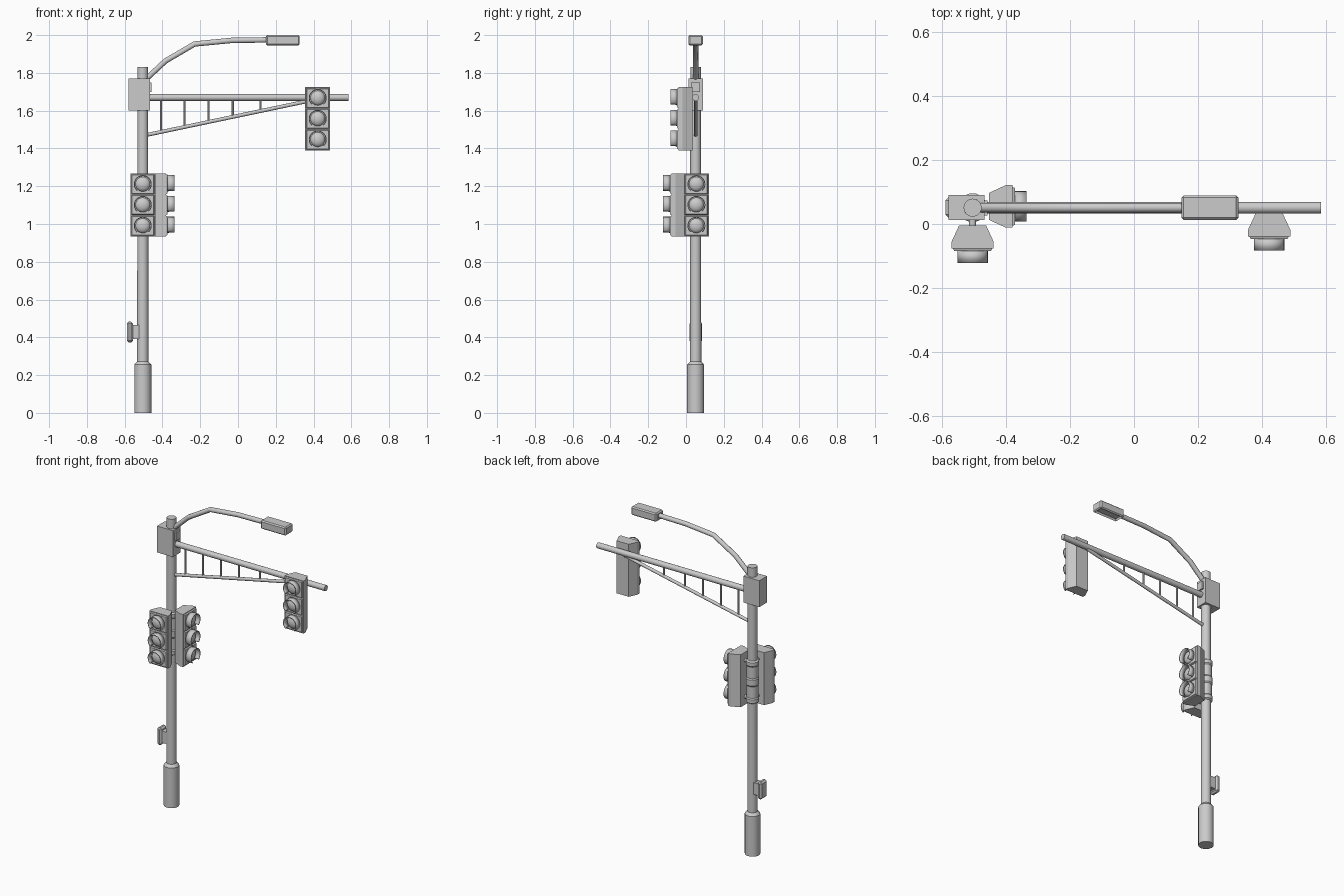
import bpy, bmesh, math
from mathutils import Matrix, Vector

if "Cube" in bpy.data.objects:
    bpy.data.objects.remove(bpy.data.objects["Cube"], do_unlink=True)

PX, PY = -0.504, 0.051          # pole axis

grey = bpy.data.materials.new("light_grey_metal")
grey.use_nodes = True
grey.diffuse_color = (0.6, 0.6, 0.6, 1)
grey.node_tree.nodes["Principled BSDF"].inputs["Base Color"].default_value = (0.6, 0.6, 0.6, 1)


def finish(name, bm, matrix=Matrix(), smooth=True, normals=True):
    if normals:
        bmesh.ops.recalc_face_normals(bm, faces=bm.faces)
    mesh = bpy.data.meshes.new(name)
    bm.to_mesh(mesh)
    bm.free()
    mesh.materials.append(grey)
    obj = bpy.data.objects.new(name, mesh)
    bpy.context.collection.objects.link(obj)
    obj.matrix_world = matrix
    if smooth:
        bpy.ops.object.select_all(action='DESELECT')
        obj.select_set(True)
        bpy.context.view_layer.objects.active = obj
        bpy.ops.object.shade_smooth_by_angle(angle=math.radians(35))
    return obj


def add_rod(bm, a, b, r1, r2=None, sides=20):
    a, b = Vector(a), Vector(b)
    d = b - a
    m = Matrix.Translation((a + b) / 2) @ d.to_track_quat('Z', 'Y').to_matrix().to_4x4()
    bmesh.ops.create_cone(bm, cap_ends=True, segments=sides, radius1=r1,
                          radius2=r1 if r2 is None else r2, depth=d.length, matrix=m)


def rod(name, a, b, r, sides=20):
    bm = bmesh.new()
    add_rod(bm, a, b, r, sides=sides)
    return finish(name, bm)


def box(name, lo, hi, bevel=0.0):
    lo, hi = Vector(lo), Vector(hi)
    bm = bmesh.new()
    m = Matrix.Translation((lo + hi) / 2) @ Matrix.Diagonal((*(hi - lo), 1))
    bmesh.ops.create_cube(bm, size=1, matrix=m)
    if bevel:
        bmesh.ops.bevel(bm, geom=bm.edges[:], offset=bevel, segments=1, affect='EDGES')
    return finish(name, bm, smooth=False)


def lathe(name, profile, sides=24):
    """Revolve (radius, z) points around the pole axis."""
    bm = bmesh.new()
    verts = [bm.verts.new((r, 0, z)) for r, z in profile]
    edges = [bm.edges.new(p) for p in zip(verts, verts[1:])]
    bmesh.ops.spin(bm, geom=verts + edges, axis=(0, 0, 1), cent=(0, 0, 0),
                   angle=math.tau, steps=sides)
    bmesh.ops.remove_doubles(bm, verts=bm.verts, dist=1e-5)
    return finish(name, bm, Matrix.Translation((PX, PY, 0)))


def traffic_signal(name, matrix):
    """Three-lamp signal facing local -y, its back on y = 0."""
    # housing, a tapered plan pulled up
    bm = bmesh.new()
    plan = [(0.042, 0), (0.066, -0.052), (0.066, -0.073), (-0.066, -0.073),
            (-0.066, -0.052), (-0.042, 0)]
    face = bm.faces.new([bm.verts.new((x, y, -0.167)) for x, y in plan])
    top = bmesh.ops.extrude_face_region(bm, geom=[face])
    bmesh.ops.translate(bm, vec=(0, 0, 0.334),
                        verts=[v for v in top["geom"] if isinstance(v, bmesh.types.BMVert)])
    finish(name + "_housing", bm, matrix, smooth=False)

    doors, lenses, visors = bmesh.new(), bmesh.new(), bmesh.new()
    for i in (-1, 0, 1):
        z = i * 0.11
        # door with chamfered rim
        m = (Matrix.Translation((0, -0.076, z)) @ Matrix.Rotation(math.pi / 2, 4, 'X')
             @ Matrix.Rotation(math.pi / 4, 4, 'Z'))
        door = bmesh.ops.create_cone(doors, cap_ends=True, segments=4, radius1=0.053 * 2 ** 0.5,
                                     radius2=0.049 * 2 ** 0.5, depth=0.010, matrix=m)
        for v in door["verts"]:
            v.co.x *= 1.17
        # domed lens
        m = Matrix.Translation((0, -0.08, z)) @ Matrix.Diagonal((1, 0.6, 1, 1))
        bmesh.ops.create_uvsphere(lenses, u_segments=20, v_segments=12, radius=0.039, matrix=m)
        # hood open at the bottom
        rows = []
        for k in range(19):
            a = math.radians(-48 + 276 * k / 18)
            x, h = 0.045 * math.cos(a), z + 0.045 * math.sin(a)
            rows.append([visors.verts.new((x, y, h)) for y in (-0.078, -0.117)])
        for p, q in zip(rows, rows[1:]):
            visors.faces.new((p[0], q[0], q[1], p[1]))
    finish(name + "_doors", doors, matrix, smooth=False)
    finish(name + "_lenses", lenses, matrix)
    hood = finish(name + "_visors", visors, matrix)
    solid = hood.modifiers.new("thickness", 'SOLIDIFY')
    solid.thickness = 0.005
    solid.offset = 0


# pole with thick foot
lathe("pole", [(0, 0), (0.045, 0), (0.045, 0.255), (0.03, 0.272), (0.028, 1.83), (0, 1.83)])

# clamp sleeve behind the lower signals
lathe("signal_clamp", [(0.029, 0.965), (0.039, 0.972), (0.039, 0.995), (0.034, 1.002),
                       (0.034, 1.075), (0.039, 1.082), (0.039, 1.12), (0.034, 1.127),
                       (0.034, 1.2), (0.039, 1.207), (0.039, 1.23), (0.029, 1.237)])

# signals
traffic_signal("front_signal", Matrix.Translation((PX, -0.004, 1.101)))
traffic_signal("side_signal", Matrix.Translation((-0.453, PY + 0.004, 1.101))
               @ Matrix.Rotation(math.pi / 2, 4, 'Z'))
traffic_signal("arm_signal", Matrix.Translation((0.422, 0.034, 1.557)))
for n, z in (("lower", 0.985), ("upper", 1.217)):
    rod(n + "_front_bracket", (PX, PY, z), (PX, -0.01, z), 0.011, 12)
    rod(n + "_side_bracket", (PX, PY, z), (-0.445, PY, z), 0.011, 12)

# control cabinet at the pole top
box("cabinet", (-0.579, 0.012, 1.602), (-0.467, 0.09, 1.77))
box("cabinet_plate", (-0.47, 0.027, 1.7), (-0.457, 0.073, 1.75))

# truss arm
rod("main_arm", (PX, PY, 1.67), (0.584, PY, 1.67), 0.018)
start, end = Vector((-0.5, PY, 1.468)), Vector((0.4, PY, 1.657))
rod("diagonal_brace", start, end, 0.01, 14)
bm = bmesh.new()
for x in (-0.407, -0.283, -0.156, -0.028, 0.12):
    low = start.lerp(end, (x - start.x) / (end.x - start.x))
    add_rod(bm, low, (x, PY, 1.67), 0.006, sides=10)
finish("truss_struts", bm)

# curved lamp arm
curve = bpy.data.curves.new("lamp_arm", 'CURVE')
curve.dimensions = '3D'
curve.bevel_depth = 0.015
curve.bevel_resolution = 3
curve.use_fill_caps = True
path = [(-0.5, 1.755), (-0.384, 1.863), (-0.23, 1.953), (-0.034, 1.972), (0.17, 1.975)]
spline = curve.splines.new('POLY')
spline.points.add(len(path) - 1)
for p, (x, z) in zip(spline.points, path):
    p.co = (x, PY, z, 1)
curve.materials.append(grey)
bpy.context.collection.objects.link(bpy.data.objects.new("lamp_arm", curve))

# lamp head with recessed underside
bm = bmesh.new()
m = Matrix.Translation((0.237, PY, 1.973)) @ Matrix.Diagonal((0.178, 0.076, 0.054, 1))
bmesh.ops.create_cube(bm, size=1, matrix=m)
bmesh.ops.bevel(bm, geom=bm.edges[:], offset=0.007, segments=1, affect='EDGES')
bm.normal_update()
under = [f for f in bm.faces if f.normal.z < -0.99]
bmesh.ops.inset_region(bm, faces=under, thickness=0.008, depth=0)
bmesh.ops.translate(bm, vec=(0, 0, 0.012), verts=list({v for f in under for v in f.verts}))
finish("lamp_head", bm, smooth=False)

# push button
box("button_case", (-0.588, 0.019, 0.372), (-0.557, 0.084, 0.483), 0.01)
box("button_mount", (-0.56, 0.029, 0.39), (-0.525, 0.073, 0.465))
